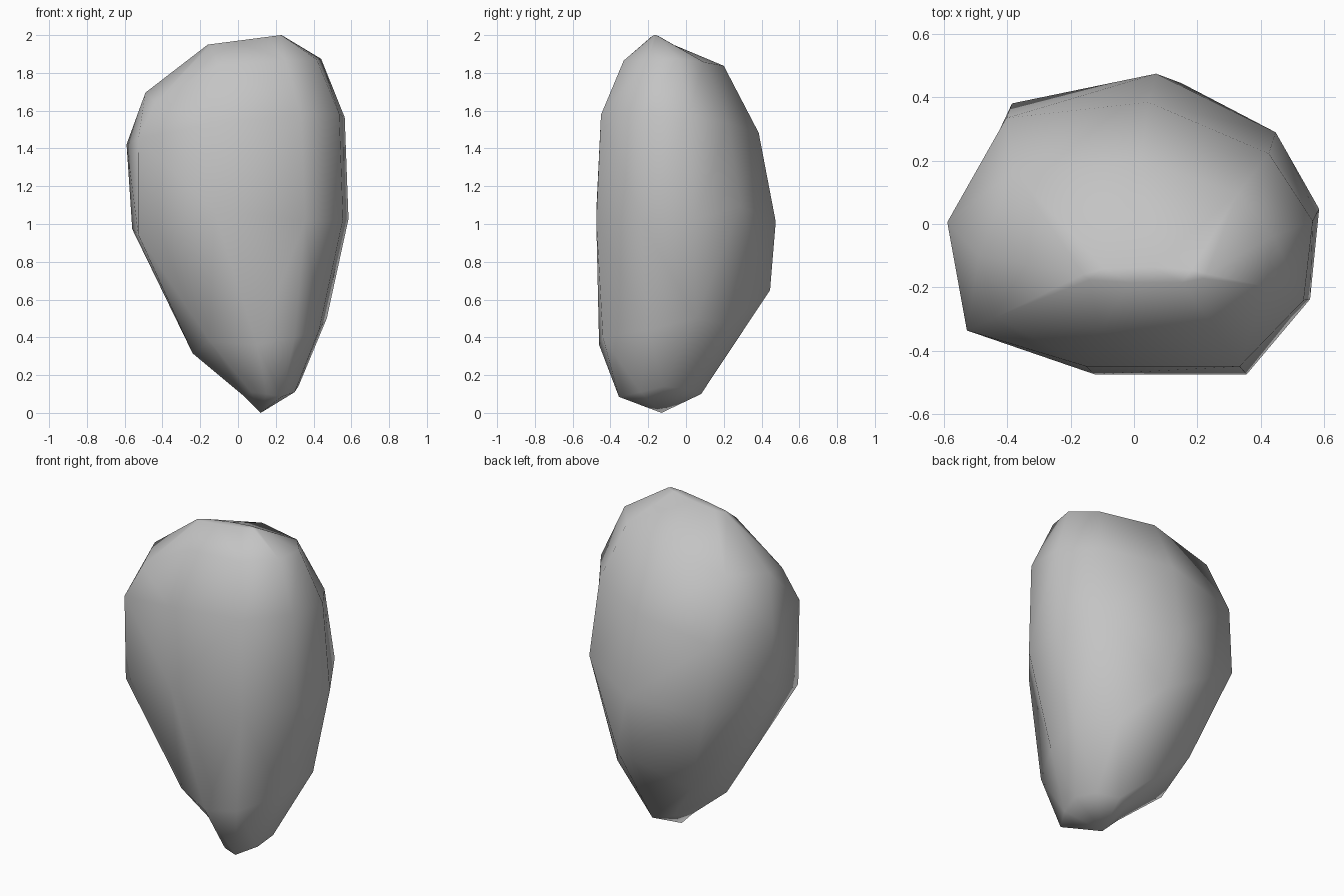
import bpy
import bmesh
from mathutils import Vector

default = bpy.data.objects.get("Cube")
if default:
    bpy.data.objects.remove(default, do_unlink=True)

# One neutral stone colour
stone = bpy.data.materials.new("stone_grey")
stone.use_nodes = True
grey = (0.55, 0.55, 0.55, 1.0)
stone.diffuse_color = grey
stone.node_tree.nodes["Principled BSDF"].inputs["Base Color"].default_value = grey

# Irregular nine-sided cross-section of the body, fitted to a unit box
outline = [(-1, 0.02), (-0.91, -0.68), (-0.24, -1), (0.6, -1), (0.95, -0.5),
           (1, 0.1), (0.76, 0.61), (0.1, 1), (-0.66, 0.76)]

# Body levels: left x, right x, front y, back y, height, tilt along x, tilt along y
levels = [
    (-0.56, 0.585, -0.475, 0.475, 1.01, 0.03, 0),
    (-0.59, 0.565, -0.45, 0.385, 1.51, 0.1, -0.08),
    (-0.49, 0.44, -0.33, 0.2, 1.8, 0.16, 0),
    (-0.16, 0.23, -0.185, -0.135, 1.975, 0.13, 0),
]

# Chips and bulges: (level, corner) and the offset of that corner
chips = {
    (0, 0): (0, 0, -0.02),
    (0, 1): (-0.02, 0, -0.05),
    (0, 2): (0, 0, 0.06),
    (0, 6): (0, 0, 0.07),
    (0, 8): (-0.02, 0.02, -0.03),
    (1, 0): (0, 0.03, -0.03),
    (1, 1): (0.01, -0.02, -0.03),
    (1, 8): (-0.01, 0.05, -0.05),
    (2, 0): (0, -0.04, -0.03),
    (2, 1): (0.01, -0.05, -0.09),
    (2, 2): (0.03, 0, 0.06),
    (2, 3): (0, 0, 0.02),
    (2, 7): (0, 0, 0.03),
    (2, 8): (-0.05, 0.03, 0),
}

# Lopsided underside: a ring round the foot, and a skirt hollowed at the back
foot_ring = [(0.03, -0.11, 0.09), (0.07, -0.22, 0.11), (0.15, -0.34, 0.1),
             (0.23, -0.355, 0.085), (0.3, -0.24, 0.11), (0.32, -0.12, 0.14),
             (0.27, 0, 0.13), (0.17, 0.08, 0.1), (0.06, 0.03, 0.12)]
skirt_ring = [(-0.24, -0.05, 0.315), (-0.15, -0.33, 0.38), (0.1, -0.46, 0.36),
              (0.3, -0.44, 0.4), (0.43, -0.2, 0.44), (0.47, 0.05, 0.5),
              (0.3, 0.23, 0.47), (0.15, 0.445, 0.65), (-0.2, 0.24, 0.43)]


def body_ring(bm, level, x0, x1, y0, y1, height, tilt_x, tilt_y):
    """Scale the cross-section into a box, tilt it and chip its corners."""
    ring = []
    for corner, (u, v) in enumerate(outline):
        dx = u * (x1 - x0) / 2
        dy = v * (y1 - y0) / 2
        place = Vector(((x0 + x1) / 2 + dx, (y0 + y1) / 2 + dy,
                        height + tilt_x * dx + tilt_y * dy))
        place += Vector(chips.get((level, corner), (0, 0, 0)))
        ring.append(bm.verts.new(place))
    return ring


# Loft the boulder from the foot to the crown
bm = bmesh.new()
rings = [[bm.verts.new(p) for p in ring] for ring in (foot_ring, skirt_ring)]
rings += [body_ring(bm, n, *level) for n, level in enumerate(levels)]
sides = len(outline)

for lower, upper in zip(rings, rings[1:]):
    for i in range(sides):
        j = (i + 1) % sides
        bm.faces.new((lower[i], lower[j], upper[j], upper[i]))

# Pointed foot and narrow crown
foot = bm.verts.new((0.12, -0.13, 0))
for i in range(sides):
    bm.faces.new((rings[0][(i + 1) % sides], rings[0][i], foot))
bm.faces.new(rings[-1])

bmesh.ops.triangulate(bm, faces=bm.faces[:])
bmesh.ops.recalc_face_normals(bm, faces=bm.faces[:])
for face in bm.faces:
    face.smooth = True

mesh = bpy.data.meshes.new("boulder")
bm.to_mesh(mesh)
bm.free()
mesh.materials.append(stone)
boulder = bpy.data.objects.new("boulder", mesh)
bpy.context.collection.objects.link(boulder)
